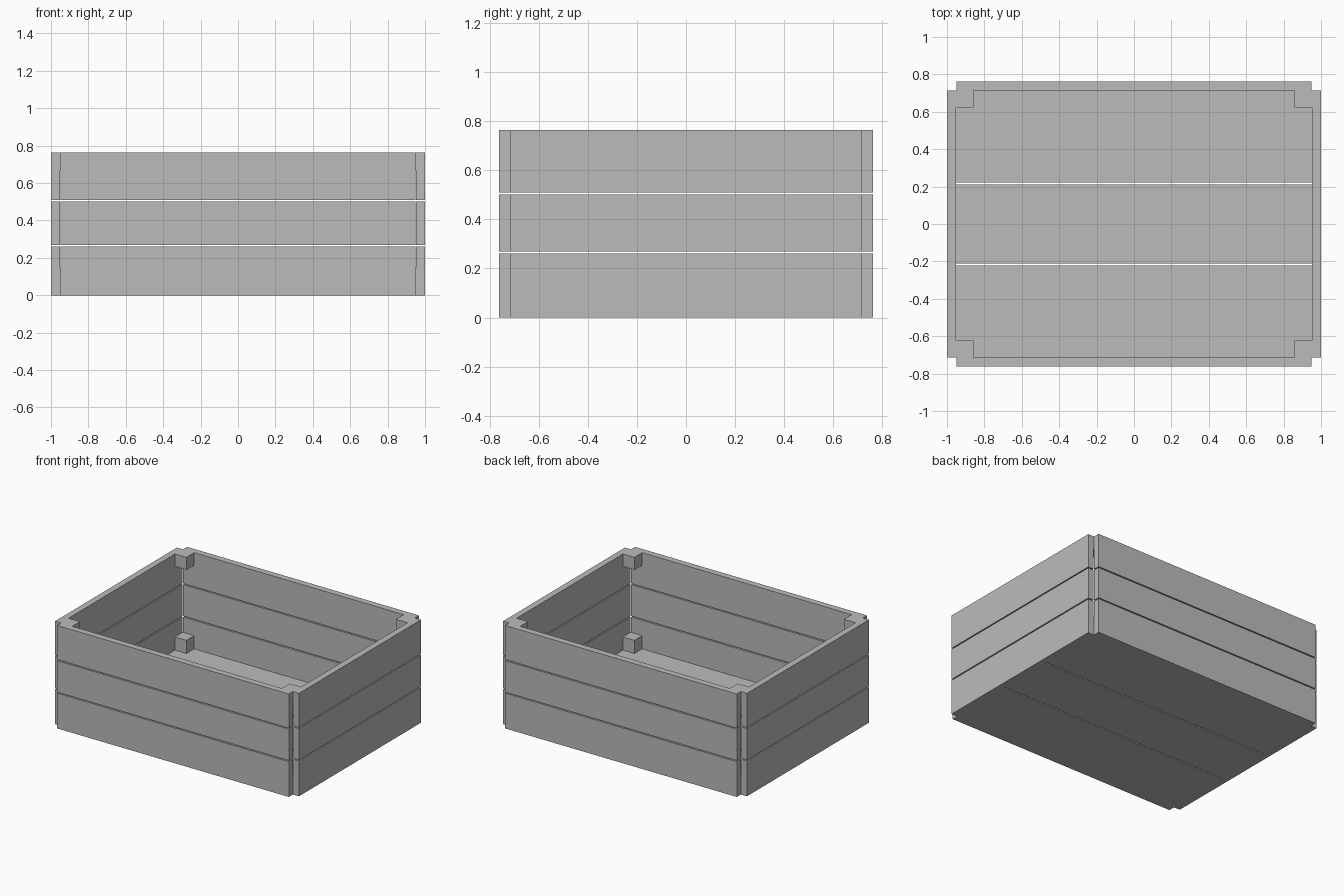
import bpy

cube = bpy.data.objects.get("Cube")
if cube:
    bpy.data.objects.remove(cube, do_unlink=True)

GREY = (0.5, 0.5, 0.5, 1)
mat = bpy.data.materials.new("plain_grey")
mat.use_nodes = True
mat.diffuse_color = GREY
bsdf = next(n for n in mat.node_tree.nodes if n.type == "BSDF_PRINCIPLED")
bsdf.inputs["Base Color"].default_value = GREY


def box(name, xs, ys, zs):
    """Box spanning the given (low, high) ranges."""
    spans = (xs, ys, zs)
    bpy.ops.mesh.primitive_cube_add(size=1, location=[(a + b) / 2 for a, b in spans])
    obj = bpy.context.object
    obj.name = name
    obj.scale = [b - a for a, b in spans]
    bpy.ops.object.transform_apply(location=False, rotation=False, scale=True)
    obj.data.materials.append(mat)


def span(sign, inner, outer):
    return tuple(sorted((sign * inner, sign * outer)))


OUT_X, IN_X = 1.0, 0.953       # side walls
OUT_Y, IN_Y = 0.762, 0.714     # front and back walls
HEIGHT, FLOOR = 0.763, 0.05
BLOCK_X, BLOCK_Y = 0.859, 0.623

# Wall planks, three rows with open gaps
rows = {"lower": (0, 0.261), "middle": (0.269, 0.502), "upper": (0.51, HEIGHT)}
for row, zs in rows.items():
    for side, s in (("front", -1), ("back", 1)):
        box(f"{side}_{row}_plank", (-0.95, 0.95), span(s, IN_Y, OUT_Y), zs)
    for side, s in (("right", -1), ("left", 1)):
        box(f"{side}_{row}_plank", span(s, IN_X, OUT_X), (-IN_Y, IN_Y), zs)

# Floor boards
boards = {"front": (-IN_Y, -0.222), "middle": (-0.21, 0.21), "back": (0.222, IN_Y)}
for place, ys in boards.items():
    box(f"{place}_floor_board", (-IN_X, IN_X), ys, (0, FLOOR))

# Corner blocks: one under the rim, two stacked on the floor
blocks = {"rim": (0.67, HEIGHT), "base": (FLOOR, 0.1), "stacked": (0.1, 0.148)}
for xname, sx in (("right", -1), ("left", 1)):
    for yname, sy in (("front", -1), ("back", 1)):
        for kind, zs in blocks.items():
            box(f"{yname}_{xname}_{kind}_block",
                span(sx, BLOCK_X, IN_X), span(sy, BLOCK_Y, IN_Y), zs)
